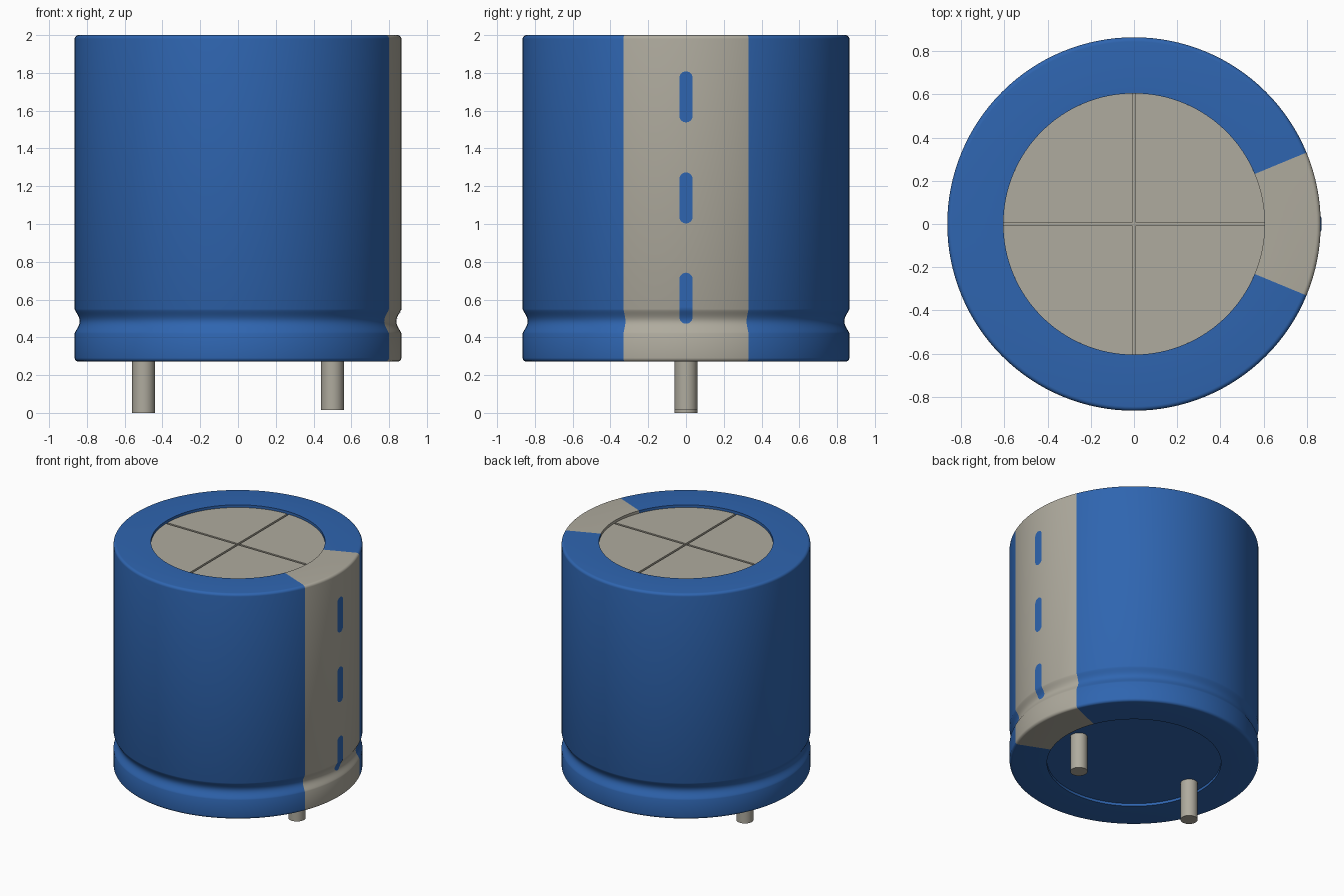
import bpy, bmesh, math
from mathutils import Vector

cube = bpy.data.objects.get("Cube")
if cube:
    bpy.data.objects.remove(cube, do_unlink=True)


def material(name, rgb):
    m = bpy.data.materials.new(name)
    m.use_nodes = True
    m.diffuse_color = (*rgb, 1)
    bsdf = m.node_tree.nodes["Principled BSDF"]
    bsdf.inputs["Base Color"].default_value = (*rgb, 1)
    bsdf.inputs["Roughness"].default_value = 0.5
    return m


BLUE = material("sleeve blue", (0.028, 0.130, 0.434))
GREY = material("warm grey", (0.429, 0.407, 0.342))

R, R_IN = 0.865, 0.605            # can radius, recess radius
Z0, Z1 = 0.272, 2.0               # can bottom and top
FILLET, RECESS = 0.02, 0.02
GROOVE_Z, GROOVE_H, GROOVE_D = 0.485, 0.065, 0.027
STRIPE = math.radians(22.5)       # half angle of the stripe
SEGS = 128


def side_radius(z):
    """Radius of the can wall at a height, including the crimp groove."""
    t = (z - GROOVE_Z) / GROOVE_H
    return R if abs(t) >= 1 else R - GROOVE_D * math.cos(t * math.pi / 2) ** 1.3


def finish(name, bm, mats, smooth=True):
    me = bpy.data.meshes.new(name)
    bm.to_mesh(me)
    bm.free()
    for m in mats:
        me.materials.append(m)
    ob = bpy.data.objects.new(name, me)
    bpy.context.collection.objects.link(ob)
    if smooth:
        bpy.ops.object.select_all(action='DESELECT')
        ob.select_set(True)
        bpy.context.view_layer.objects.active = ob
        bpy.ops.object.shade_smooth_by_angle(angle=math.radians(35))
    return ob


# Can: lathed profile with rounded rims, crimp groove and recessed ends
def rim(zc, a0, a1, n=5):
    return [(R - FILLET + FILLET * math.cos(a), zc + FILLET * math.sin(a))
            for a in (math.radians(a0 + (a1 - a0) * i / n) for i in range(n + 1))]


groove = [GROOVE_Z + GROOVE_H * (i / 8 - 1) for i in range(17)]
profile = [(0, Z0 + RECESS), (R_IN, Z0 + RECESS), (R_IN, Z0)]
profile += rim(Z0 + FILLET, -90, 0)
profile += [(side_radius(z), z) for z in groove]
profile += rim(Z1 - FILLET, 0, 90)
profile += [(R_IN, Z1), (R_IN, Z1 - RECESS - 0.015), (0, Z1 - RECESS - 0.015)]

bm = bmesh.new()
vs = [bm.verts.new((r, 0, z)) for r, z in profile]
es = [bm.edges.new(p) for p in zip(vs, vs[1:])]
bmesh.ops.spin(bm, geom=vs + es, cent=(0, 0, 0), axis=(0, 0, 1),
               angle=math.tau, steps=SEGS, use_merge=False)
bmesh.ops.remove_doubles(bm, verts=bm.verts, dist=1e-4)
bmesh.ops.recalc_face_normals(bm, faces=bm.faces)
for f in bm.faces:
    c = f.calc_center_median()
    inner = math.hypot(c.x, c.y) < R_IN - 0.02
    stripe = abs(math.atan2(c.y, c.x)) < STRIPE
    f.material_index = int(c.z > 1) if inner else int(stripe)
finish("can", bm, [BLUE, GREY])

# Top plate: four quarters separated by a scored cross
GAP = 0.008
bm = bmesh.new()
a0 = math.asin(GAP / R_IN)
a1 = math.pi / 2 - a0
for q in range(4):
    pts = [(GAP, GAP)] + [(R_IN * math.cos(a), R_IN * math.sin(a))
                          for a in (a0 + (a1 - a0) * i / 32 for i in range(33))]
    c, s = round(math.cos(q * math.pi / 2)), round(math.sin(q * math.pi / 2))
    face = bm.faces.new([bm.verts.new((c * x - s * y, s * x + c * y, Z1 - RECESS - 0.015))
                         for x, y in pts])
    ext = bmesh.ops.extrude_face_region(bm, geom=[face], use_keep_orig=True)
    up = [g for g in ext["geom"] if isinstance(g, bmesh.types.BMVert)]
    bmesh.ops.translate(bm, verts=up, vec=Vector((0, 0, 0.015)))
bmesh.ops.recalc_face_normals(bm, faces=bm.faces)
finish("top_plate", bm, [GREY])

# Polarity marks: thin rounded dashes that follow the wall of the can
MARK_W, MARK_H, COLS, ROWS = 0.035, 0.27, 4, 36
for i, zc in enumerate((0.607, 1.138, 1.673)):
    bm = bmesh.new()
    grid = []
    for j in range(ROWS + 1):
        dz = -MARK_H / 2 * math.cos(math.pi * j / ROWS)
        over = max(0, abs(dz) - (MARK_H / 2 - MARK_W))
        w = max(0.001, math.sqrt(max(0, MARK_W ** 2 - over ** 2)))
        r = side_radius(zc + dz) + 0.003
        row = []
        for k in range(COLS + 1):
            y = w * (2 * k / COLS - 1)
            row.append(bm.verts.new((math.sqrt(r * r - y * y), y, zc + dz)))
        grid.append(row)
    for lo, hi in zip(grid, grid[1:]):
        for k in range(COLS):
            bm.faces.new((lo[k], lo[k + 1], hi[k + 1], hi[k]))
    finish(f"polarity_mark_{i + 1}", bm, [BLUE])

# Terminal pins: one slightly longer than the other
for name, x, z in (("long_pin", -0.5, 0.0), ("short_pin", 0.5, 0.015)):
    top = Z0 + RECESS + 0.01
    bpy.ops.mesh.primitive_cylinder_add(vertices=32, radius=0.06, depth=top - z,
                                        location=(x, 0, (top + z) / 2))
    pin = bpy.context.object
    pin.name = name
    pin.data.materials.append(GREY)
    bpy.ops.object.shade_smooth_by_angle(angle=math.radians(35))
